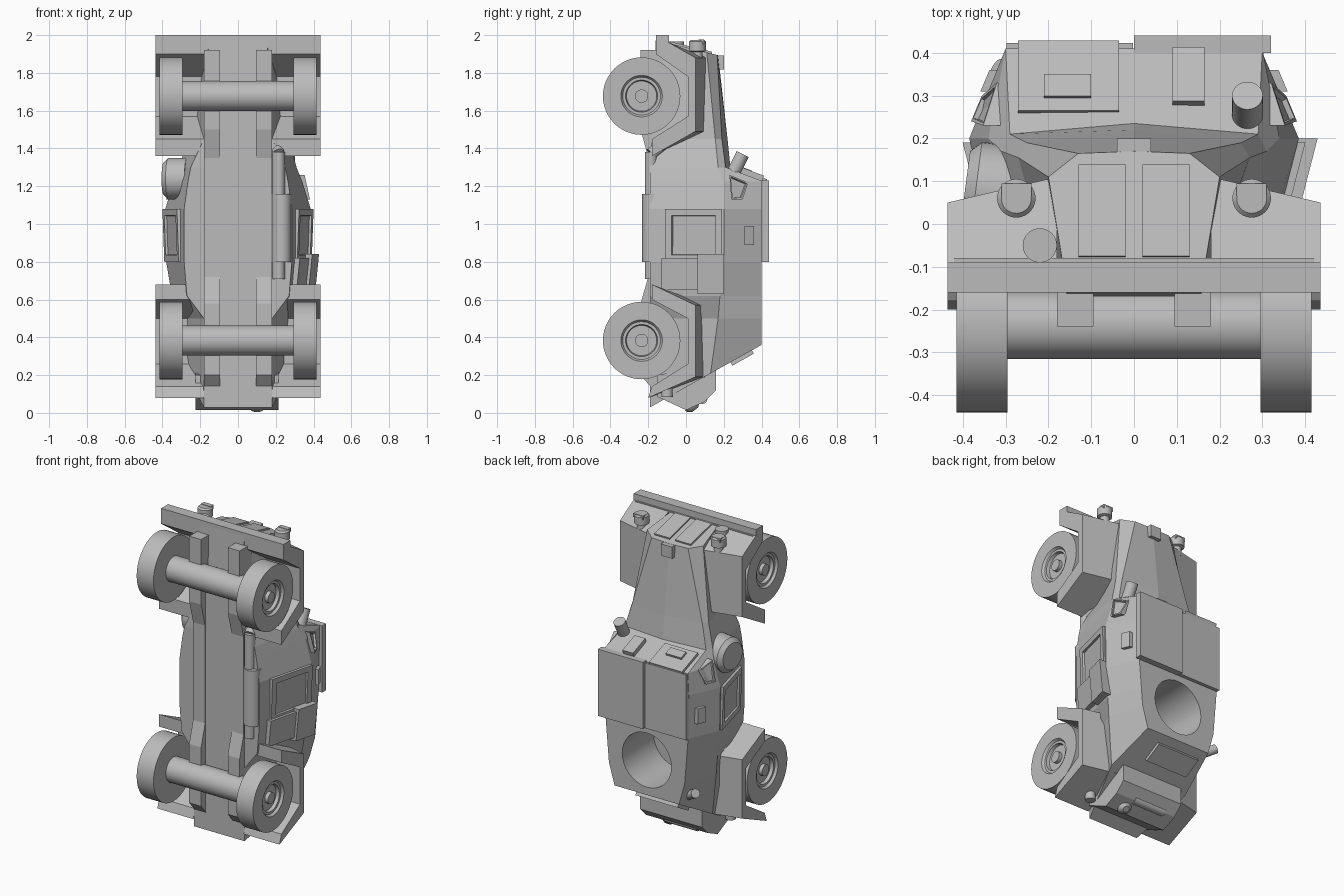
import bpy, bmesh, math
from mathutils import Vector

if "Cube" in bpy.data.objects:
    bpy.data.objects.remove(bpy.data.objects["Cube"])

GREY = (0.5, 0.5, 0.5, 1)
paint = bpy.data.materials.new("plain grey")
paint.use_nodes = True
paint.diffuse_color = GREY
paint.node_tree.nodes["Principled BSDF"].inputs["Base Color"].default_value = GREY
SIDES = (("left", 1), ("right", -1))


def finish(bm, name, smooth=False):
    bmesh.ops.recalc_face_normals(bm, faces=bm.faces[:])
    mesh = bpy.data.meshes.new(name)
    bm.to_mesh(mesh)
    bm.free()
    mesh.materials.append(paint)
    obj = bpy.data.objects.new(name, mesh)
    bpy.context.collection.objects.link(obj)
    if smooth:
        bpy.ops.object.select_all(action="DESELECT")
        obj.select_set(True)
        bpy.context.view_layer.objects.active = obj
        bpy.ops.object.shade_smooth_by_angle(angle=math.radians(35))
    return obj


def loft(name, rings, smooth=False, inset=None):
    """Bridge rings of points and cap both ends; optionally recess the last cap."""
    bm = bmesh.new()
    loops = [[bm.verts.new(p) for p in ring] for ring in rings]
    for a, b in zip(loops, loops[1:]):
        for i in range(len(a)):
            j = (i + 1) % len(a)
            bm.faces.new((a[i], a[j], b[j], b[i]))
    bm.faces.new(loops[0])
    cap = bm.faces.new(loops[-1])
    if inset:
        bmesh.ops.recalc_face_normals(bm, faces=bm.faces[:])
        bmesh.ops.inset_individual(bm, faces=[cap], thickness=inset)
        bmesh.ops.inset_individual(bm, faces=[cap], thickness=0.004, depth=-0.012)
    return finish(bm, name, smooth)


def prism(name, profile, x0, x1):
    return loft(name, [[(x, y, z) for y, z in profile] for x in (x0, x1)])


def turned(name, start, end, stations, count=32):
    """Round part along an axis; stations are (distance from start, radius)."""
    start, axis = Vector(start), (Vector(end) - Vector(start)).normalized()
    u = axis.orthogonal().normalized()
    v = axis.cross(u)
    turns = [math.tau * i / count for i in range(count)]
    return loft(name, [[start + axis * d + (u * math.cos(t) + v * math.sin(t)) * r
                        for t in turns] for d, r in stations], True)


def rod(name, start, end, radius):
    length = (Vector(end) - Vector(start)).length
    return turned(name, start, end, [(0, radius), (length, radius)])


def box(name, center, size, tilt=0):
    """Box tilted about the x axis."""
    hx, hy, hz = (s / 2 for s in size)
    c, s = math.cos(tilt), math.sin(tilt)
    rings = []
    for z in (-hz, hz):
        corners = ((-hx, -hy), (hx, -hy), (hx, hy), (-hx, hy))
        rings.append([(center[0] + x, center[1] + y * c - z * s, center[2] + y * s + z * c)
                      for x, y in corners])
    return loft(name, rings)


def wall_x(y, z):
    """Half width of the hull wall at a given height and length."""
    x = 0.285 + (y + 0.19) * 0.256 if y < 0.2 else 0.385 - (y - 0.2) * 0.42
    return x - max(0, 0.9 - z) * 0.1 - max(0, z - 1.08) * 0.25


def wall_plate(name, side, corners, thick, inset=None):
    rings = [[(side * (wall_x(y, z) + t), y, z) for y, z in corners] for t in (-0.03, thick)]
    return loft(name, rings, inset=inset)


def rect(y0, y1, z0, z1):
    return [(y0, z0), (y1, z0), (y1, z1), (y0, z1)]


# Armoured hull: length, end slant, then floor, shoulder and roof corners, roof ridge
rings = []
for z, slant, xf, yf, xs, ys, xr, yr, ridge in (
        (1.935, -0.245, 0.155, -0.16, 0.2, 0.11, 0.13, 0.165, 0.17),
        (1.45, 0, 0.18, -0.18, 0.27, 0.155, 0.25, 0.19, 0.22),
        (1.3, 0, 0.25, -0.19, 0.31, 0.17, 0.29, 0.21, 0.235),
        (1.225, 0, 0.265, -0.19, 0.34, 0.2, 0.3, 0.41, 0.41),
        (1.08, 0, 0.285, -0.19, 0.385, 0.2, 0.3, 0.4, 0.4),
        (0.8, 0, 0.285, -0.19, 0.38, 0.2, 0.295, 0.4, 0.4),
        (0.62, 0, 0.27, -0.19, 0.35, 0.18, 0.28, 0.4, 0.4),
        (0.5, 0, 0.18, -0.19, 0.335, 0.17, 0.27, 0.4, 0.4),
        (0.136, 0.56, 0.18, -0.19, 0.28, 0.13, 0.23, 0.4, 0.4)):
    half = [(xf, yf), (xs, ys), (xr, yr)]
    outline = half + [(0, ridge)] + [(-x, y) for x, y in reversed(half)]
    rings.append([(x, y, z + slant * y) for x, y in outline])
hull = loft("hull", rings)

# Round turret opening in the roof
cutter = rod("opening_cutter", (0, 0.08, 0.585), (0, 0.6, 0.585), 0.175)
cutter.hide_render = True
cut = hull.modifiers.new("opening", "BOOLEAN")
cut.operation, cut.object, cut.solver = "DIFFERENCE", cutter, "EXACT"
bpy.context.view_layer.objects.active = hull
bpy.ops.object.modifier_apply(modifier=cut.name)
bpy.data.objects.remove(cutter)

# Roof hatches
box("roof_hatch_left", (0.16, 0.42, 1.015), (0.32, 0.04, 0.43))
box("roof_hatch_right", (-0.15, 0.41, 1.01), (0.295, 0.025, 0.42))

# Windscreen armour with vision blocks, and exhaust stack
box("driver_flap", (-0.153, 0.343, 1.256), (0.235, 0.175, 0.025), -0.36)
box("driver_vision_block", (-0.155, 0.32, 1.277), (0.11, 0.055, 0.03), -0.36)
box("vision_block", (0.127, 0.345, 1.265), (0.075, 0.135, 0.03), -0.36)
rod("air_stack", (0.265, 0.235, 1.24), (0.265, 0.3, 1.37), 0.036)

# Nose doors, hood catch and bumper
for word, s in SIDES:
    box("radiator_door_" + word, (s * 0.075, 0.03, 1.93), (0.11, 0.22, 0.016), -0.24)
box("hood_catch", (0, 0.175, 1.855), (0.08, 0.05, 0.075))
box("front_bumper", (0, -0.125, 1.95), (0.872, 0.07, 0.1))
box("front_apron", (0, -0.12, 1.93), (0.84, 0.08, 0.06))
rod("front_disc", (-0.22, -0.05, 1.92), (-0.22, -0.05, 1.965), 0.04)

# Fenders: open wheel arches with tops rising towards the hull
front_arch = [(-0.16, 1.97), (-0.09, 1.96), (0.05, 1.88), (0.05, 1.49), (-0.18, 1.36),
              (-0.18, 1.45), (0.01, 1.57), (0.01, 1.78), (-0.16, 1.9)]
rear_arch = [(-0.18, 0.68), (0.05, 0.57), (0.05, 0.19), (-0.2, 0.08),
             (-0.18, 0.14), (0.01, 0.26), (0.01, 0.5), (-0.18, 0.6)]
for word, s in SIDES:
    for end, arch in (("front", front_arch), ("rear", rear_arch)):
        outer = [(s * 0.436, y, z) for y, z in arch]
        inner = [(s * 0.18, y + (0.06 if y > 0.04 else 0), z) for y, z in arch]
        loft(end + "_fender_" + word, [outer, inner])

# Wheels and axles
tyre = [(0, 0.205), (0.12, 0.205), (0.12, 0.11), (0.105, 0.1), (0.105, 0.085),
        (0.085, 0.08), (0.085, 0.035), (0.108, 0.035)]
for end, z in (("front", 1.677), ("rear", 0.383)):
    rod(end + "_axle", (-0.3, -0.235, z), (0.3, -0.235, z), 0.08)
    for word, s in SIDES:
        turned(end + "_wheel_" + word, (s * 0.295, -0.235, z), (s, -0.235, z), tyre, 48)

# Chassis rails and belly plate
rail = [(-0.16, 1.92), (-0.24, 1.92), (-0.24, 1.5), (-0.2, 1.35), (-0.2, 0.72),
        (-0.24, 0.58), (-0.24, 0.2), (-0.18, 0.13), (-0.12, 0.13), (-0.12, 1.92)]
for word, s in SIDES:
    prism("chassis_rail_" + word, rail, s * 0.095, s * 0.18)
box("belly_plate", (0, -0.17, 0.9), (0.19, 0.05, 1.5))

# Underside exhaust
rod("muffler", (0.23, -0.18, 0.8), (0.23, -0.18, 1.16), 0.052)
rod("exhaust_pipe", (0.215, -0.185, 0.71), (0.215, -0.185, 1.38), 0.033)
rod("exhaust_bend", (0.215, -0.185, 1.37), (0.2, -0.12, 1.42), 0.033)

# Headlights with hoods
for word, s in SIDES:
    turned("headlight_" + word, (s * 0.275, 0.06, 1.85), (s * 0.275, 0.06, 2),
           [(0, 0.028), (0.06, 0.028), (0.065, 0.045), (0.115, 0.045), (0.125, 0.035)])
    box("headlight_hood_" + word, (s * 0.275, 0.08, 1.965), (0.07, 0.03, 0.025))

# Side doors, windows and vision flaps
for word, s in SIDES:
    wall_plate("door_" + word, s, rect(-0.11, 0.19, 0.8, 1.08), 0.018, 0.05)
    wall_plate("side_window_" + word, s,
               [(0.23, 1.26), (0.33, 1.22), (0.3, 1.13), (0.24, 1.13)], 0.025, 0.012)
    wall_plate("vision_flap_" + word, s, rect(0.31, 0.36, 0.89, 0.99), 0.02)

# Stowage on the flanks
wall_plate("stowage_bin", 1, rect(-0.13, 0.06, 0.65, 0.82), 0.035)
wall_plate("stowage_lid", 1, rect(0.06, 0.2, 0.63, 0.84), 0.05)
turned("spare_drum", (-0.27, 0.07, 1.24), (-0.5, 0.1, 1.24),
       [(0, 0.11), (0.1, 0.11), (0.125, 0.085)])

# Tail locker, rear panel, lamp and tow bar
locker = [(0.16, 0.26), (0.16, 0.12), (0.1, 0.06), (0, 0.015), (-0.15, 0.085), (-0.15, 0.2)]
prism("tail_locker", locker, -0.225, 0.215)
box("rear_panel", (-0.04, 0.295, 0.295), (0.3, 0.13, 0.03), 0.51)
rod("tow_bar", (-0.15, 0.085, 0.075), (0.08, 0.085, 0.075), 0.028)
turned("tail_lamp", (0.1, 0.03, 0.04), (0.1, 0.06, 0),
       [(0, 0.045), (0.015, 0.04), (0.03, 0.02)])
for word, s in SIDES:
    rod("marker_lamp_" + word, (s * 0.25, -0.1, 0.15), (s * 0.25, -0.1, 0.085), 0.03)
rod("rear_launcher", (-0.22, 0.31, 0.38), (-0.32, 0.36, 0.44), 0.028)
